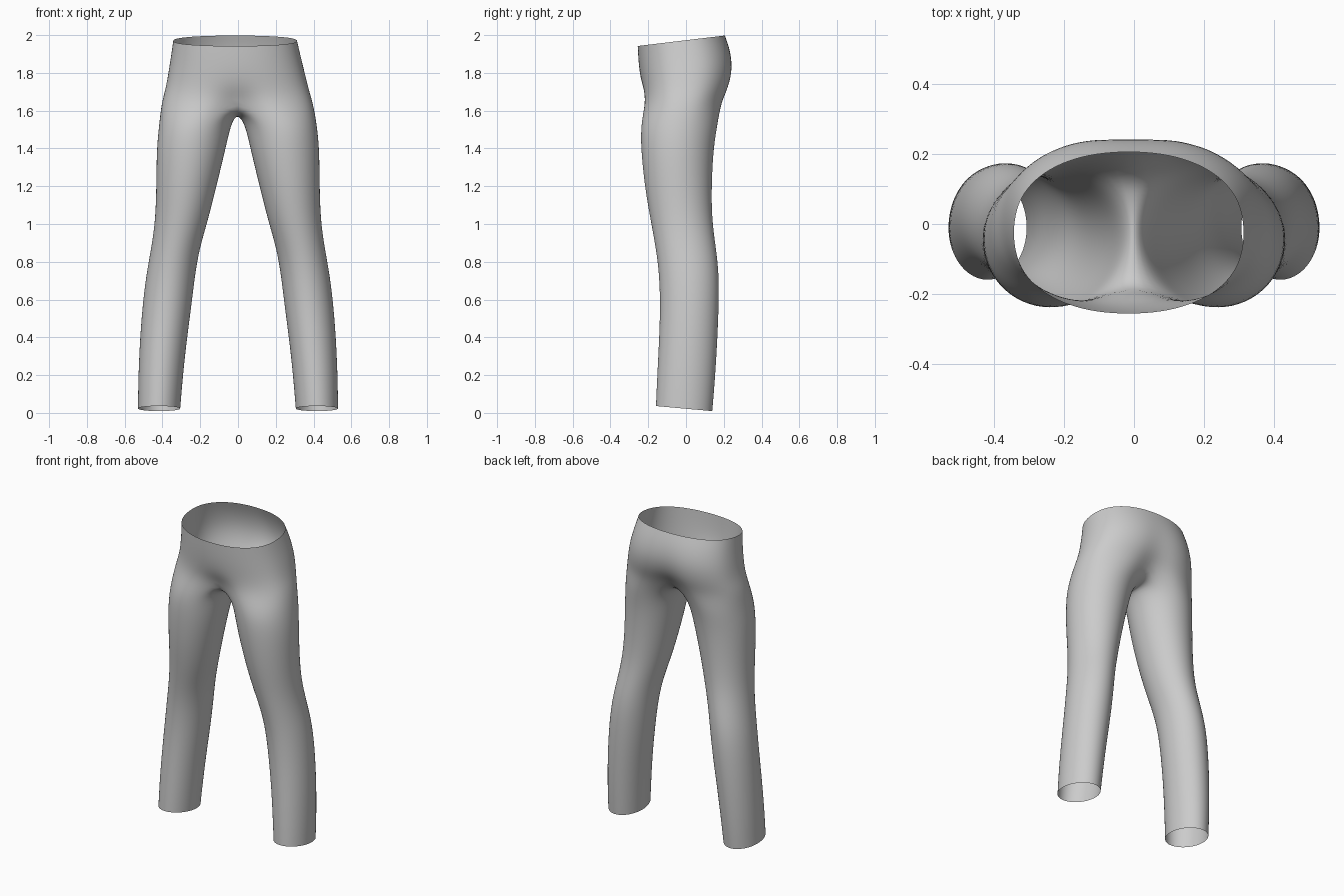
import bpy, bmesh
from math import sin, cos, pi, exp, radians

cube = bpy.data.objects.get("Cube")
if cube:
    bpy.data.objects.remove(cube, do_unlink=True)

HALF = 12      # segments round each side of the hips
SEAM = 6       # segments along the crotch seam
OUT = 1.012    # makes up for the shrinkage of subdivision

# Hips: height, tilt, centre x, half width, front y, back y, front cleft, back cleft
HIPS = [
    (1.973, 0.12, -0.015, 0.327, -0.255, 0.205, 0.00, 0.00),
    (1.90, 0.08, -0.012, 0.340, -0.252, 0.238, 0.00, 0.005),
    (1.81, 0.04, -0.008, 0.358, -0.245, 0.257, 0.00, 0.015),
    (1.72, 0.00, -0.005, 0.376, -0.235, 0.240, 0.01, 0.03),
    (1.64, 0.00, -0.004, 0.400, -0.236, 0.208, 0.07, 0.08),
]
# Legs: height, tilt, inner x, outer x, front y, back y
LEGS = [
    (1.53, 0.00, 0.036, 0.418, -0.240, 0.168),
    (1.40, 0.00, 0.064, 0.432, -0.240, 0.146),
    (1.20, 0.00, 0.113, 0.433, -0.220, 0.136),
    (1.02, 0.00, 0.158, 0.438, -0.188, 0.138),
    (0.87, 0.00, 0.203, 0.460, -0.160, 0.160),
    (0.73, 0.00, 0.227, 0.487, -0.142, 0.176),
    (0.55, 0.00, 0.248, 0.508, -0.137, 0.174),
    (0.35, 0.00, 0.275, 0.522, -0.145, 0.165),
    (0.16, 0.00, 0.294, 0.529, -0.155, 0.153),
    (0.022, -0.09, 0.305, 0.530, -0.160, 0.140),
]


def power(v, p):
    return abs(v) ** p * (1 if v >= 0 else -1)


def hip_ring(bm, z, tilt, cx, rx, yf, yb, cleft_f, cleft_b):
    """Ring from the front centre, round the left side, to the back and home."""
    ring = []
    for i in range(2 * HALF):
        t = pi * i / HALF
        x = rx * power(sin(t), 0.92) * OUT
        y = (yf + yb) / 2 - (yb - yf) / 2 * power(cos(t), 0.85) * OUT
        dip = exp(-(x / 0.09) ** 2)
        y += dip * (cleft_f if y < 0 else -cleft_b)
        ring.append(bm.verts.new((cx + x, y, z + tilt * y)))
    return ring


def leg_ring(bm, side, z, tilt, xi, xo, yf, yb):
    """Ring starting at the front seam, round the outside, then the inside."""
    ring = []
    start = radians(62)
    for i in range(HALF + SEAM):
        if i <= HALF:
            a = start + (2 * pi - 2 * start) * i / HALF
        else:
            a = -start + 2 * start * (i - HALF) / SEAM
        x = (xi + xo) / 2 - (xo - xi) / 2 * cos(a) * OUT
        y = (yf + yb) / 2 - (yb - yf) / 2 * sin(a) * OUT
        ring.append(bm.verts.new((side * x, y, z + tilt * y)))
    return ring


def bridge(bm, a, b):
    n = len(a)
    for i in range(n):
        j = (i + 1) % n
        bm.faces.new((a[i], b[i], b[j], a[j]))


bm = bmesh.new()

# Waist and hips
hips = [hip_ring(bm, *row) for row in HIPS]
for upper, lower in zip(hips, hips[1:]):
    bridge(bm, upper, lower)
last = hips[-1]

# Crotch seam, from back to front
front, back = last[0].co, last[HALF].co
seam = []
for k in range(1, SEAM):
    f = k / SEAM
    p = back.lerp(front, f)
    p.z -= 0.055 * sin(pi * f) ** 0.7
    seam.append(bm.verts.new(p))

# Both legs
for side in (1, -1):
    if side > 0:
        top = last[:HALF + 1]
    else:
        top = [last[-i % (2 * HALF)] for i in range(HALF + 1)]
    ring = top + seam
    for row in LEGS:
        below = leg_ring(bm, side, *row)
        bridge(bm, ring, below)
        ring = below

bmesh.ops.recalc_face_normals(bm, faces=bm.faces[:])
# Turn everything outward if the outermost face looks inward
outer = max(bm.faces, key=lambda f: f.calc_center_median().x)
if outer.normal.x < 0:
    bmesh.ops.reverse_faces(bm, faces=bm.faces[:])

mesh = bpy.data.meshes.new("trousers")
bm.to_mesh(mesh)
bm.free()
trousers = bpy.data.objects.new("trousers", mesh)
bpy.context.collection.objects.link(trousers)
for poly in mesh.polygons:
    poly.use_smooth = True

# Cloth
cloth = bpy.data.materials.new("light_grey_cloth")
cloth.use_nodes = True
colour = (0.6, 0.6, 0.6, 1)
cloth.diffuse_color = colour
cloth.node_tree.nodes["Principled BSDF"].inputs["Base Color"].default_value = colour
mesh.materials.append(cloth)

smooth = trousers.modifiers.new("smooth_cloth", "SUBSURF")
smooth.levels = smooth.render_levels = 2
